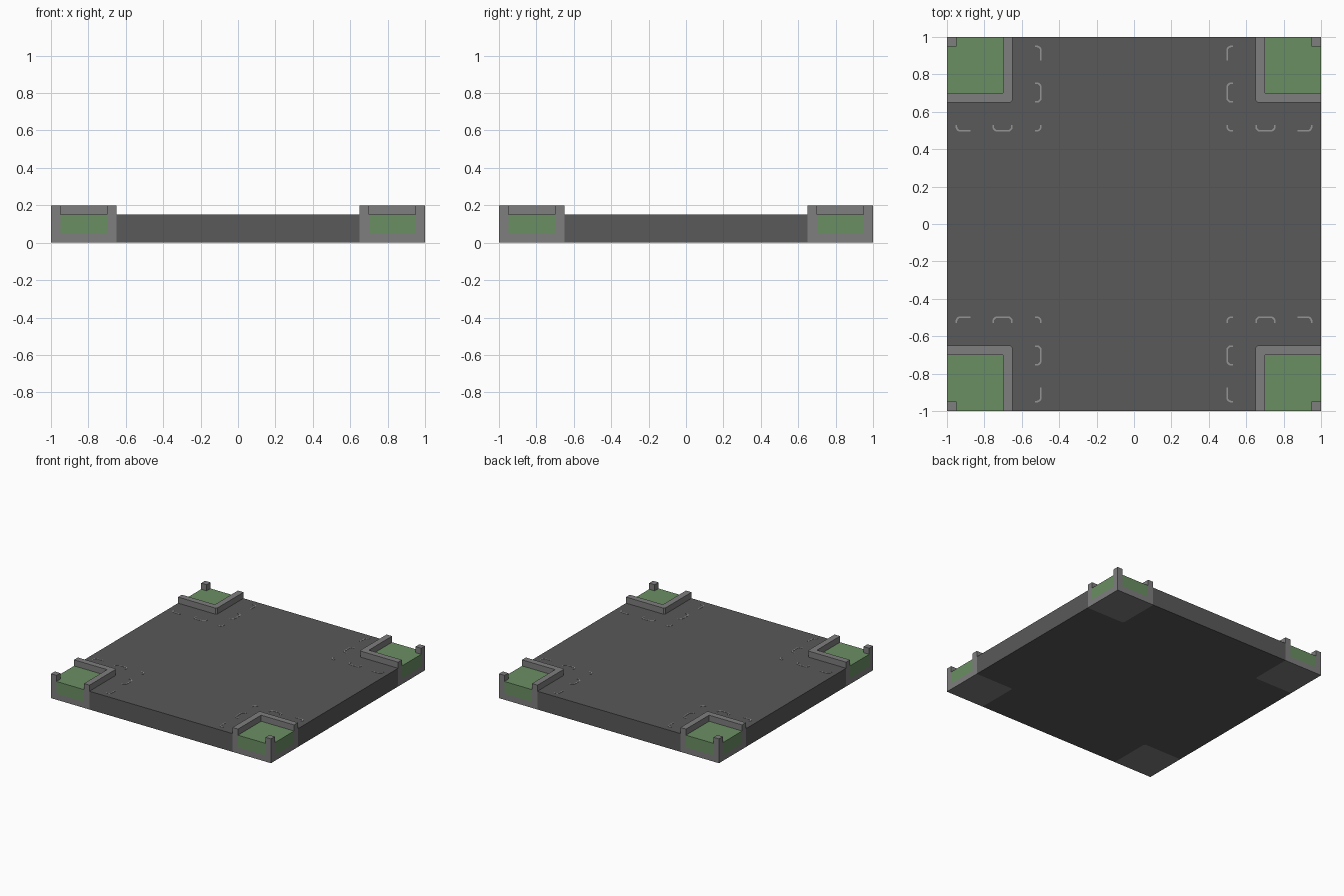
import bpy, bmesh, math
from mathutils import Matrix

if "Cube" in bpy.data.objects:
    bpy.data.objects.remove(bpy.data.objects["Cube"])


def material(name, rgb):
    m = bpy.data.materials.new(name)
    m.diffuse_color = (*rgb, 1)
    m.use_nodes = True
    m.node_tree.nodes["Principled BSDF"].inputs["Base Color"].default_value = m.diffuse_color
    return m


ASPHALT = material("asphalt", (0.100, 0.100, 0.100))
KERB = material("kerb_stone", (0.210, 0.210, 0.210))
GRASS = material("grass", (0.145, 0.275, 0.125))
PAINT = material("road_paint", (0.300, 0.300, 0.300))


def add_prism(bm, points, z0, z1, turn=0):
    """Extrude a counter-clockwise outline from z0 to z1, turned by quarter turns."""
    rot = Matrix.Rotation(turn * math.pi / 2, 4, 'Z')
    verts = [bm.verts.new((x, y, z0)) for x, y in points]
    bottom = bm.faces.new(verts)
    top = bmesh.ops.extrude_face_region(bm, geom=[bottom], use_keep_orig=True)["geom"]
    new = [g for g in top if isinstance(g, bmesh.types.BMVert)]
    for v in new:
        v.co.z = z1
    bmesh.ops.transform(bm, matrix=rot, verts=verts + new)


def finish(bm, name, mat):
    bmesh.ops.recalc_face_normals(bm, faces=bm.faces[:])
    me = bpy.data.meshes.new(name)
    bm.to_mesh(me)
    bm.free()
    me.materials.append(mat)
    ob = bpy.data.objects.new(name, me)
    bpy.context.collection.objects.link(ob)
    return ob


def square(a, b):
    return [(a, a), (b, a), (b, b), (a, b)]


K, G, P, C = 0.65, 0.70, 0.95, 0.01   # kerb edge, grass edge, post edge, corner chamfer
ROAD_Z, TOP_Z, BASE_Z = 0.15, 0.20, 0.05

# Cross-shaped road slab
outline = []
for t in range(4):
    r = Matrix.Rotation(t * math.pi / 2, 2)
    for p in ((1, K), (K + C, K), (K, K + C), (K, 1)):
        x, y = p
        c, s = round(math.cos(t * math.pi / 2)), round(math.sin(t * math.pi / 2))
        outline.append((c * x - s * y, s * x + c * y))
bm = bmesh.new()
add_prism(bm, outline, 0, ROAD_Z)
finish(bm, "road", ASPHALT)

# Kerb footing, L-shaped kerb and outer post on each corner
bm = bmesh.new()
for t in range(4):
    add_prism(bm, [(K + C, K), (1, K), (1, 1), (K, 1), (K, K + C)], 0, BASE_Z, t)
    add_prism(bm, [(K + C, K), (1, K), (1, G), (G, G), (G, 1), (K, 1), (K, K + C)],
              BASE_Z, TOP_Z, t)
    add_prism(bm, square(P, 1), BASE_Z, TOP_Z, t)
finish(bm, "corner_kerbs", KERB)

# Grass beds around the posts
bm = bmesh.new()
for t in range(4):
    add_prism(bm, [(G, G), (1, G), (1, P), (P, P), (P, 1), (G, 1)], BASE_Z, ROAD_Z, t)
finish(bm, "grass_beds", GRASS)


# Painted dashes: thin strokes with rounded ends
def add_stroke(bm, path, turn, width=0.009):
    left, right = [], []
    for i, (x, y) in enumerate(path):
        a, b = path[max(i - 1, 0)], path[min(i + 1, len(path) - 1)]
        dx, dy = b[0] - a[0], b[1] - a[1]
        d = math.hypot(dx, dy)
        nx, ny = -dy / d * width / 2, dx / d * width / 2
        left.append((x + nx, y + ny))
        right.append((x - nx, y - ny))
    for i in range(len(path) - 1):
        add_prism(bm, [right[i], right[i + 1], left[i + 1], left[i]],
                  ROAD_Z - 0.001, ROAD_Z + 0.002, turn)


def arc(cx, cy, r, a0, a1, n=4):
    return [(cx + r * math.cos(math.radians(a0 + (a1 - a0) * i / n)),
             cy + r * math.sin(math.radians(a0 + (a1 - a0) * i / n))) for i in range(n + 1)]


X, R, TIP = 0.498, 0.022, 0.53
low = lambda y: [(TIP, y)] + arc(X + R, y + R, R, 270, 180)
high = lambda y: arc(X + R, y - R, R, 180, 90) + [(TIP, y)]
dashes = [low(0.653) + high(0.753), [(X, 0.873)] + high(0.95)]
bm = bmesh.new()
for t in range(4):
    for path in dashes:
        add_stroke(bm, path, t)
        add_stroke(bm, [(y, x) for x, y in path], t)
    add_stroke(bm, low(X) + [(X, TIP)], t)
finish(bm, "road_markings", PAINT)
